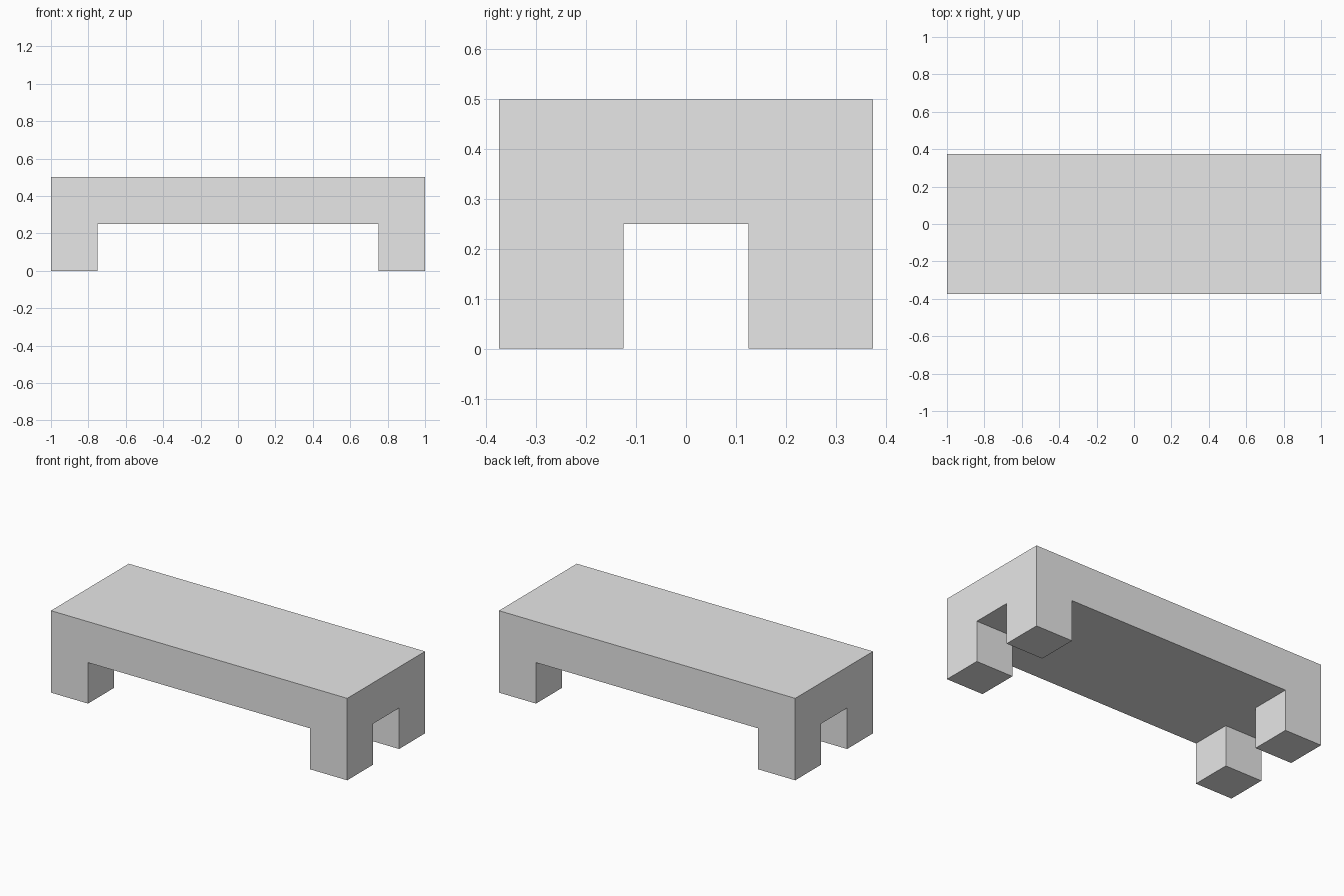
import bpy
import bmesh
import math
from mathutils import Vector

# Remove the default object
cube = bpy.data.objects.get("Cube")
if cube:
    bpy.data.objects.remove(cube, do_unlink=True)

LENGTH, DEPTH, HEIGHT = 2.0, 0.75, 0.5
LEG = 0.25  # legs are cubes of this size

# Plain grey material
grey = bpy.data.materials.new("plain_grey")
grey.use_nodes = True
colour = (0.8, 0.8, 0.8, 1.0)
grey.diffuse_color = colour
grey.node_tree.nodes["Principled BSDF"].inputs["Base Color"].default_value = colour

# Thick table top
bm = bmesh.new()
bmesh.ops.create_cube(bm, size=1)
bmesh.ops.scale(bm, vec=(LENGTH, DEPTH, HEIGHT - LEG), verts=bm.verts)
bmesh.ops.translate(bm, vec=(0, 0, (HEIGHT + LEG) / 2), verts=bm.verts)

# Mark out the leg footprints with cuts
for axis, half in ((Vector((1, 0, 0)), LENGTH / 2), (Vector((0, 1, 0)), DEPTH / 2)):
    for side in (-1, 1):
        bmesh.ops.bisect_plane(
            bm, geom=bm.verts[:] + bm.edges[:] + bm.faces[:],
            plane_co=axis * side * (half - LEG), plane_no=axis)

# Pull the four corner footprints down into legs
bm.normal_update()
corners = []
for face in bm.faces:
    c = face.calc_center_median()
    if face.normal.z < -0.9 and abs(c.x) > LENGTH / 2 - LEG and abs(c.y) > DEPTH / 2 - LEG:
        corners.append(face)
legs = bmesh.ops.extrude_discrete_faces(bm, faces=corners)["faces"]
for face in legs:
    bmesh.ops.translate(bm, vec=(0, 0, -LEG), verts=face.verts[:])

# Weld the legs on and merge flat areas
bmesh.ops.remove_doubles(bm, verts=bm.verts, dist=0.0001)
bmesh.ops.dissolve_limit(bm, angle_limit=math.radians(1), verts=bm.verts, edges=bm.edges)
bmesh.ops.recalc_face_normals(bm, faces=bm.faces)

mesh = bpy.data.meshes.new("low_table")
bm.to_mesh(mesh)
bm.free()
mesh.materials.append(grey)
table = bpy.data.objects.new("low_table", mesh)
bpy.context.collection.objects.link(table)
